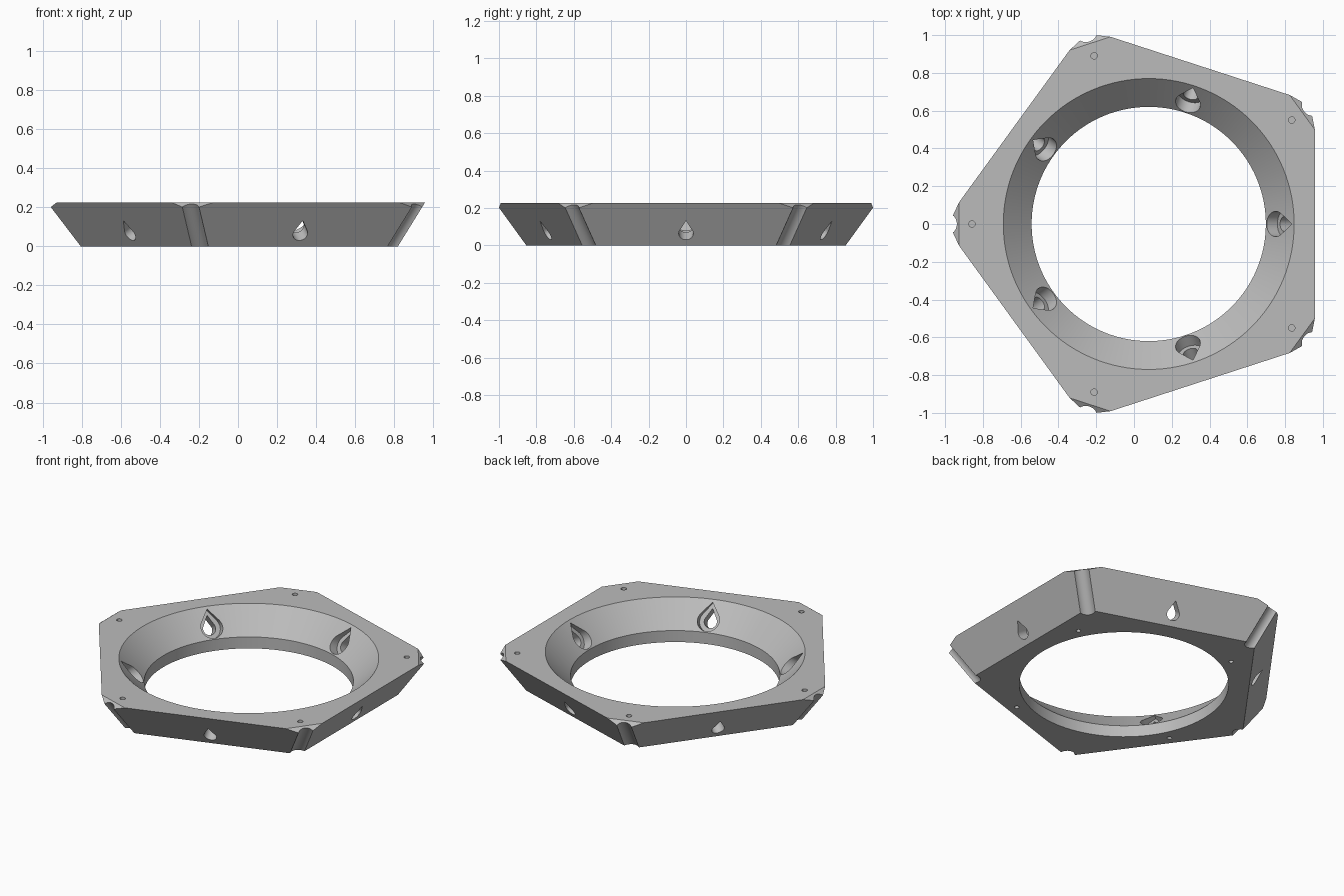
import bpy, bmesh
from math import sin, cos, pi, tau, radians, atan, acos
from mathutils import Vector, Matrix

if "Cube" in bpy.data.objects:
    bpy.data.objects.remove(bpy.data.objects["Cube"], do_unlink=True)

HEIGHT = 0.225
OFFSET = Vector((0.078, 0, 0))
APO_TOP, APO_LOW = 0.88, 0.741           # centre to side, top and bottom
COS36 = cos(pi / 5)
CORNER_TOP, CORNER_LOW = APO_TOP / COS36, APO_LOW / COS36
CORNERS = [pi + k * tau / 5 for k in range(5)]
SIDES = [k * tau / 5 for k in range(5)]

grey = bpy.data.materials.new("plain grey")
grey.use_nodes = True
colour = (0.5, 0.5, 0.5, 1)
grey.diffuse_color = colour
grey.node_tree.nodes["Principled BSDF"].inputs["Base Color"].default_value = colour


def polar(r, angle, z):
    return Vector((r * cos(angle), r * sin(angle), z))


def loft(bm, rings):
    """Closed solid through rings with equal point counts."""
    loops = [[bm.verts.new(p) for p in ring] for ring in rings]
    n = len(loops[0])
    for a, b in zip(loops, loops[1:]):
        for i in range(n):
            j = (i + 1) % n
            bm.faces.new((a[i], a[j], b[j], b[i]))
    bm.faces.new(loops[0][::-1])
    bm.faces.new(loops[-1])


def circle(r, n):
    return [(r * cos(tau * i / n), r * sin(tau * i / n)) for i in range(n)]


def teardrop(r, tip, n=32):
    a = acos(r / tip)
    pts = [(0, tip)]
    for i in range(n + 1):
        t = a + (tau - 2 * a) * i / n
        pts.append((-r * sin(t), r * cos(t)))
    return pts


def extrude_shape(bm, shape, start, end, up):
    """Sweep a 2D shape in a straight line from start to end."""
    d = (end - start).normalized()
    side = up.cross(d).normalized()
    top = d.cross(side)
    loft(bm, [[c + side * x + top * y for x, y in shape] for c in (start, end)])


def finish(bm, name):
    bmesh.ops.recalc_face_normals(bm, faces=bm.faces)
    mesh = bpy.data.meshes.new(name)
    bm.to_mesh(mesh)
    bm.free()
    obj = bpy.data.objects.new(name, mesh)
    bpy.context.collection.objects.link(obj)
    obj.location = OFFSET
    return obj


# Flared five-sided body, corners trimmed square to the slanted edges
bm = bmesh.new()
loft(bm, [[polar(CORNER_LOW, a, 0) for a in CORNERS],
          [polar(CORNER_TOP, a, HEIGHT) for a in CORNERS]])
bmesh.ops.recalc_face_normals(bm, faces=bm.faces)
for a in CORNERS:
    edge = polar(CORNER_TOP, a, HEIGHT) - polar(CORNER_LOW, a, 0)
    cut = bmesh.ops.bisect_plane(
        bm, geom=bm.verts[:] + bm.edges[:] + bm.faces[:],
        plane_co=polar(1.005, a, HEIGHT), plane_no=edge, clear_outer=True)
    rim = [e for e in cut["geom_cut"] if isinstance(e, bmesh.types.BMEdge)]
    bmesh.ops.contextual_create(bm, geom=rim)
body = finish(bm, "pentagon_frame")
body.data.materials.append(grey)

cutters = []

# Central bore: straight wall below, cone above
bm = bmesh.new()
loft(bm, [[(x, y, z) for x, y in circle(r, 128)]
          for r, z in ((0.62, -0.1), (0.62, 0.075), (0.87, 0.325))])
cutters.append(finish(bm, "bore_cutter"))

# Teardrop holes square to each side, with wider recesses on the inside
tilt = atan((APO_TOP - APO_LOW) / HEIGHT)
HOLE_Z = 0.063
hole_r = APO_LOW + (APO_TOP - APO_LOW) * HOLE_Z / HEIGHT
for name, shape, t0, t1 in (("hole_cutter", teardrop(0.039, 0.08), -0.1, 0.2),
                            ("recess_cutter", teardrop(0.067, 0.115), 0.075, 0.25)):
    bm = bmesh.new()
    for a in SIDES:
        inward = polar(-cos(tilt), a, sin(tilt))
        mouth = polar(hole_r, a, HOLE_Z)
        extrude_shape(bm, shape, mouth + inward * t0, mouth + inward * t1, Vector((0, 0, 1)))
    cutters.append(finish(bm, name))

# Round grooves along the five slanted corner edges
bm = bmesh.new()
for a in CORNERS:
    low, high = polar(CORNER_LOW, a, 0), polar(CORNER_TOP, a, HEIGHT)
    edge = high - low
    extrude_shape(bm, circle(0.052, 48), low - edge * 0.5, high + edge * 0.5,
                  polar(1, a + pi / 2, 0))
cutters.append(finish(bm, "groove_cutter"))

# Small blind holes: one per corner on top, four underneath
bm = bmesh.new()
for a in CORNERS:
    extrude_shape(bm, circle(0.017, 24), polar(0.936, a, HEIGHT - 0.06),
                  polar(0.936, a, HEIGHT + 0.05), Vector((1, 0, 0)))
for k in range(4):
    a = radians(27) + k * pi / 2
    extrude_shape(bm, circle(0.014, 24), polar(0.69, a, -0.05),
                  polar(0.69, a, 0.04), Vector((1, 0, 0)))
cutters.append(finish(bm, "pin_cutter"))

for c in cutters:
    c.hide_render = True
    c.data.materials.append(grey)
    mod = body.modifiers.new(c.name, "BOOLEAN")
    mod.operation, mod.solver, mod.object = "DIFFERENCE", "EXACT", c

# Bake the cuts and drop the cutters
bpy.context.view_layer.update()
baked = bpy.data.meshes.new_from_object(
    body.evaluated_get(bpy.context.evaluated_depsgraph_get()))
body.modifiers.clear()
body.data = baked
for c in cutters:
    bpy.data.objects.remove(c, do_unlink=True)

bpy.ops.object.select_all(action="DESELECT")
body.select_set(True)
bpy.context.view_layer.objects.active = body
bpy.ops.object.shade_smooth_by_angle(angle=radians(30))
